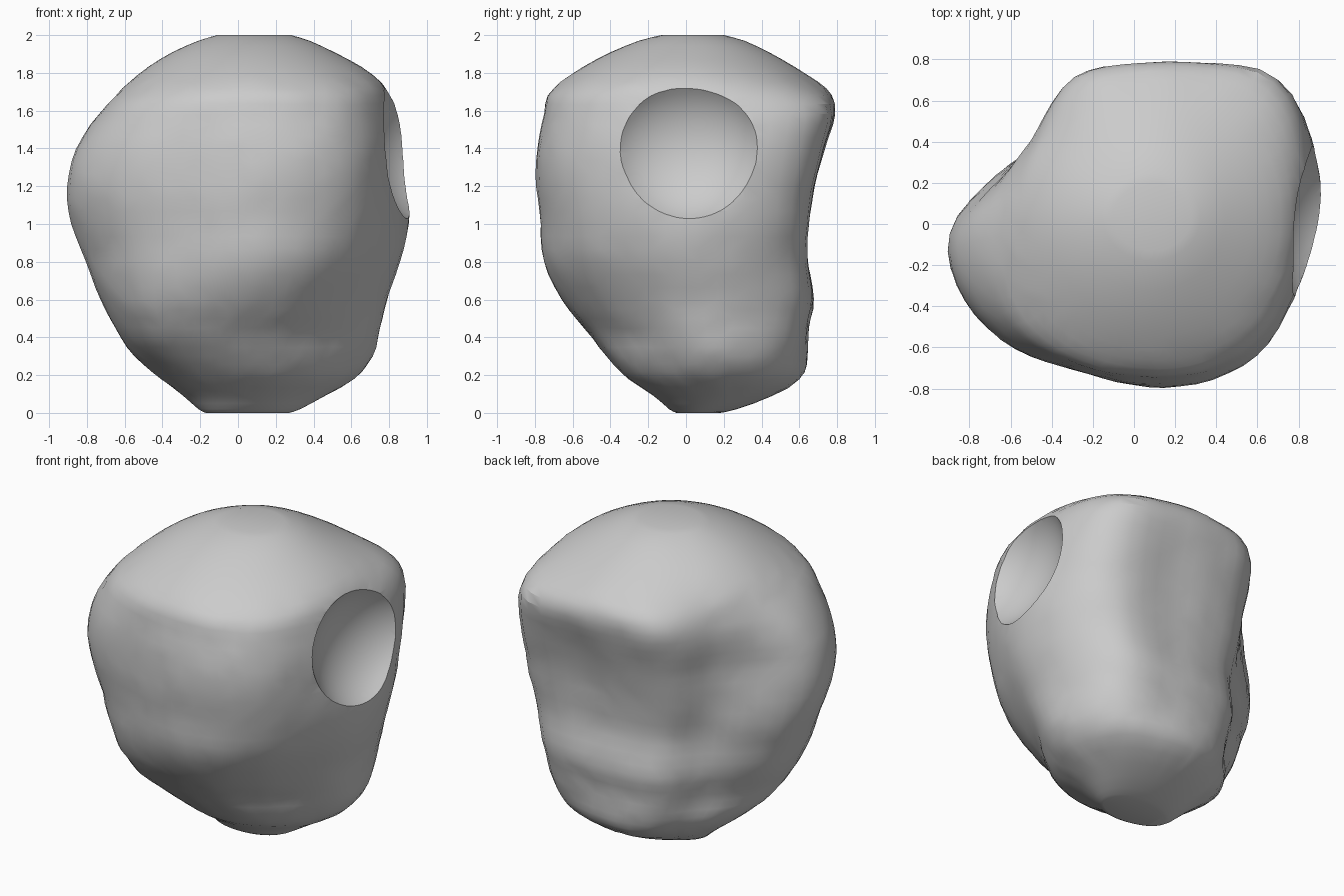
import bpy, bmesh, math, random
from mathutils import Vector

if "Cube" in bpy.data.objects:
    bpy.data.objects.remove(bpy.data.objects["Cube"])

random.seed(4)
SIDES = 64

# Height, then left, right, front and back extents of the boulder
PROFILE = [
    (0.00, -0.17, 0.27, -0.05, 0.18),
    (0.02, -0.21, 0.33, -0.09, 0.27),
    (0.09, -0.29, 0.46, -0.17, 0.46),
    (0.18, -0.41, 0.62, -0.31, 0.61),
    (0.30, -0.55, 0.715, -0.42, 0.645),
    (0.45, -0.65, 0.755, -0.54, 0.65),
    (0.60, -0.73, 0.79, -0.66, 0.68),
    (0.80, -0.81, 0.86, -0.755, 0.645),
    (1.00, -0.885, 0.905, -0.77, 0.655),
    (1.20, -0.91, 0.905, -0.795, 0.68),
    (1.40, -0.86, 0.895, -0.79, 0.735),
    (1.58, -0.74, 0.85, -0.755, 0.79),
    (1.68, -0.65, 0.81, -0.735, 0.775),
    (1.75, -0.58, 0.76, -0.665, 0.70),
    (1.83, -0.48, 0.66, -0.55, 0.58),
    (1.91, -0.35, 0.51, -0.40, 0.44),
    (1.97, -0.21, 0.38, -0.25, 0.31),
    (2.00, -0.11, 0.28, -0.13, 0.20),
]

# Cross-section radii, counter-clockwise from +x, at key heights
ROUND = [1, 1, 1, 1, 1, .98, .96, .98, 1, 1, 1, 1, 1, 1, 1, 1]
LOW = [.76, .81, .83, .71, .66, .64, .56, .59, .67, .70, .70, .62, .585, .58, .58, .64]
MID = [.86, .90, .88, .71, .65, .64, .60, .71, .84, .82, .77, .72, .75, .78, .79, .79]
HIGH = [.88, .98, 1.02, .82, .77, .76, .66, .70, .89, .88, .81, .73, .75, .81, .86, .85]
SHOULDER = [.82, .91, .99, .84, .77, .77, .65, .64, .71, .76, .77, .74, .74, .79, .84, .83]
SECTIONS = [(0.0, ROUND), (0.4, LOW), (0.85, MID), (1.3, HIGH), (1.62, SHOULDER), (1.85, ROUND), (2.0, ROUND)]


def spline(a, b, c, d, t):
    return b + 0.5 * t * (c - a + t * (2 * a - 5 * b + 4 * c - d + t * (3 * (b - c) + d - a)))


def outline(z):
    """Smooth closed cross-section at height z, blended between key sections."""
    for (z0, r0), (z1, r1) in zip(SECTIONS, SECTIONS[1:]):
        if z <= z1:
            break
    f = (z - z0) / (z1 - z0)
    radii = [p + (q - p) * f for p, q in zip(r0, r1)]
    pts = []
    for i in range(SIDES):
        u = i * 16 / SIDES
        k = int(u)
        r = spline(*[radii[(k + o) % 16] for o in (-1, 0, 1, 2)], u - k)
        a = math.tau * i / SIDES
        pts.append((r * math.cos(a), r * math.sin(a)))
    return pts


def fit(values, lo, hi):
    a, b = min(values), max(values)
    return [lo + (v - a) / (b - a) * (hi - lo) for v in values]


# Boulder body: stacked cross-sections fitted to the smoothed profile
levels = []
last = len(PROFILE) - 1
for j in range(last):
    rows = [PROFILE[min(max(j + o, 0), last)] for o in (-1, 0, 1, 2)]
    n = 3 if rows[2][0] - rows[1][0] > 0.11 else 2
    levels += [[spline(*c, i / n) for c in zip(*rows)] for i in range(n)]
levels.append(PROFILE[-1])

bm = bmesh.new()
rings = []
for j, (z, left, right, front, back) in enumerate(levels):
    pts = outline(z)
    xs = fit([p[0] for p in pts], left, right)
    ys = fit([p[1] for p in pts], front, back)
    amt = 0.005 if 4 < j < len(levels) - 8 else 0
    rings.append([bm.verts.new(Vector((x, y, z)) + amt * Vector([random.uniform(-1, 1) for _ in range(3)]))
                  for x, y in zip(xs, ys)])
for a, b in zip(rings, rings[1:]):
    for i in range(SIDES):
        k = (i + 1) % SIDES
        bm.faces.new((a[i], a[k], b[k], b[i]))
bm.faces.new(rings[0][::-1])
bm.faces.new(rings[-1])
# Soften the steps between levels
for _ in range(2):
    bmesh.ops.smooth_vert(bm, verts=[v for r in rings[4:-3] for v in r], factor=0.3,
                          use_axis_x=True, use_axis_y=True, use_axis_z=True)
bmesh.ops.triangulate(bm, faces=bm.faces[:])
mesh = bpy.data.meshes.new("boulder")
bm.to_mesh(mesh)
bm.free()
boulder = bpy.data.objects.new("boulder", mesh)
bpy.context.collection.objects.link(boulder)

# Scooped hollow in the upper right side
bpy.ops.mesh.primitive_ico_sphere_add(subdivisions=4, radius=1, location=(1.04, -0.01, 1.41))
scoop = bpy.context.object
scoop.name = "hollow_cutter"
scoop.scale = (0.36, 0.46, 0.43)
scoop.rotation_euler = (0, math.radians(-8), math.radians(-8))
scoop.hide_render = True

cut = boulder.modifiers.new("hollow", 'BOOLEAN')
cut.operation = 'DIFFERENCE'
cut.solver = 'EXACT'
cut.object = scoop
bpy.context.view_layer.objects.active = boulder
bpy.ops.object.modifier_apply(modifier=cut.name)
bpy.data.objects.remove(scoop, do_unlink=True)

# Blend the small facets, keep the sharp rim of the hollow
boulder.select_set(True)
bpy.ops.object.shade_smooth_by_angle(angle=math.radians(25))
